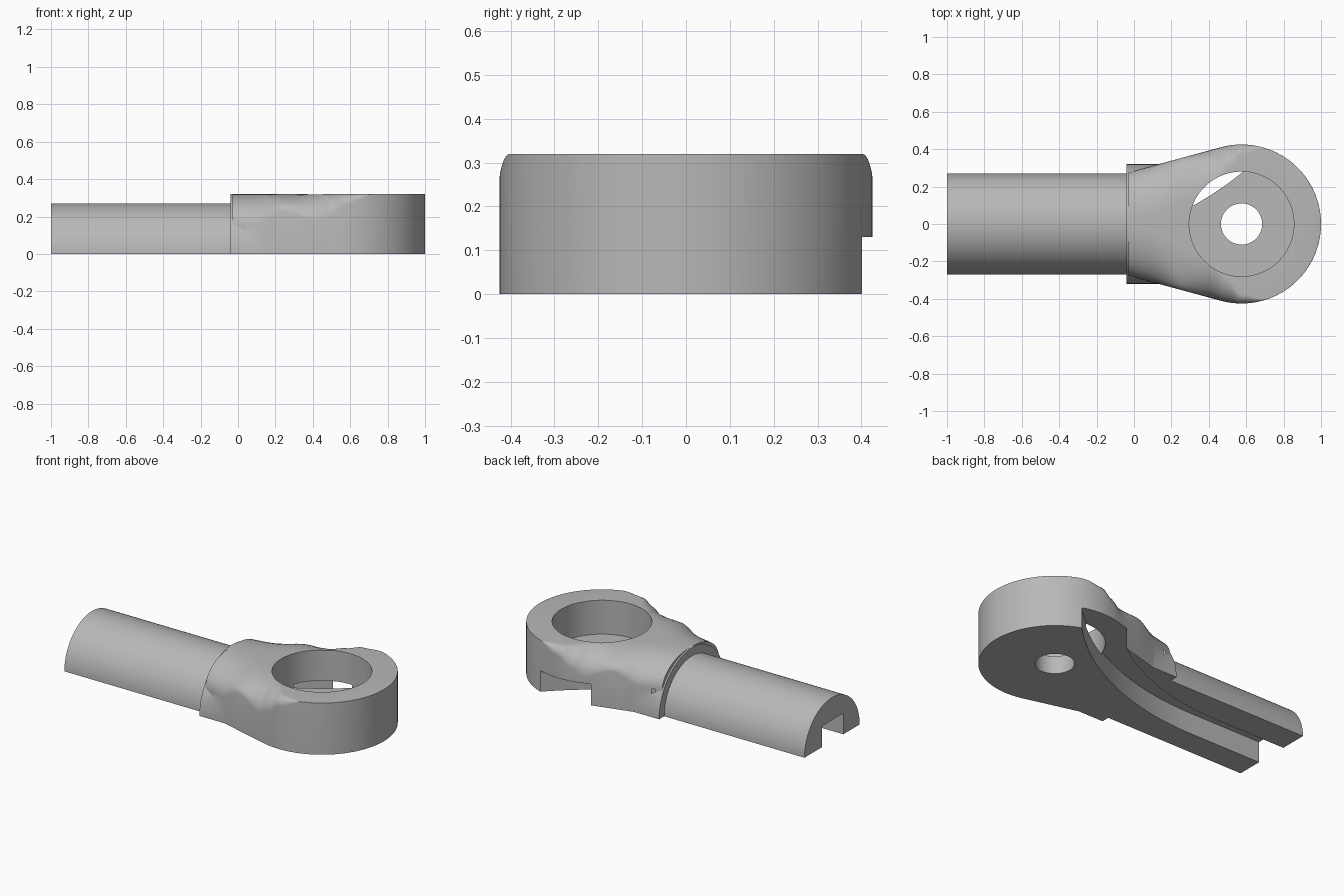
import bpy, bmesh, math

if "Cube" in bpy.data.objects:
    bpy.data.objects.remove(bpy.data.objects["Cube"], do_unlink=True)

steel = bpy.data.materials.new("plain grey")
steel.use_nodes = True
GREY = (0.48, 0.48, 0.48, 1)
steel.diffuse_color = GREY
steel.node_tree.nodes["Principled BSDF"].inputs["Base Color"].default_value = GREY

HEAD_X, HEAD_R, TOP = 0.575, 0.425, 0.32
SLOPE = math.radians(15.2)
COLLAR_X = -0.04


def loft(name, rings):
    """Solid skinned through closed rings with equal point counts."""
    bm = bmesh.new()
    rows = [[bm.verts.new(p) for p in ring] for ring in rings]
    for a, b in zip(rows, rows[1:]):
        for i in range(len(a)):
            j = (i + 1) % len(a)
            bm.faces.new((a[i], a[j], b[j], b[i]))
    bm.faces.new(rows[0][::-1])
    bm.faces.new(rows[-1])
    bmesh.ops.recalc_face_normals(bm, faces=bm.faces)
    mesh = bpy.data.meshes.new(name)
    bm.to_mesh(mesh)
    bm.free()
    mesh.materials.append(steel)
    obj = bpy.data.objects.new(name, mesh)
    bpy.context.collection.objects.link(obj)
    return obj


def half_round(name, x0, x1, r, n=48):
    arc = [(r * math.cos(math.pi * i / n), r * math.sin(math.pi * i / n)) for i in range(n + 1)]
    return loft(name, [[(x, y, z) for y, z in arc] for x in (x0, x1)])


def disc(name, r, z0, z1, n=96):
    arc = [2 * math.pi * i / n for i in range(n)]
    return loft(name, [[(HEAD_X + r * math.cos(t), r * math.sin(t), z) for t in arc]
                       for z in (z0, z1)])


def boolean(obj, other, operation):
    other.hide_render = True
    other.hide_set(True)
    mod = obj.modifiers.new(operation.lower(), "BOOLEAN")
    mod.object, mod.operation, mod.solver = other, operation, "EXACT"


def blend(x, table):
    """Smooth interpolation through (x, value) pairs."""
    if x <= table[0][0]:
        return table[0][1]
    for (xa, a), (xb, b) in zip(table, table[1:]):
        if x <= xb:
            t = (x - xa) / (xb - xa)
            return a + (b - a) * t * t * (3 - 2 * t)
    return table[-1][1]


# Plan half width: round eye with straight tangents running to the collar
TAN_X = HEAD_X - HEAD_R * math.sin(SLOPE)
TAN_Y = HEAD_R * math.cos(SLOPE)


def half_width(x):
    if x < TAN_X:
        return TAN_Y - (TAN_X - x) * math.tan(SLOPE)
    return max(0.006, math.sqrt(max(0, HEAD_R ** 2 - (x - HEAD_X) ** 2)))


# Width and height of the rounded shoulder along the neck
ROUND_W = [(0.1, 0.27), (0.25, 0.26), (0.42, 0.2), (0.5, 0.13), (0.575, 0.05), (0.72, 0.002)]
ROUND_H = [(0.1, 0.16), (0.25, 0.09), (0.42, 0.15), (0.5, 0.11), (0.575, 0.055), (0.72, 0.002)]


def section(x, n=10):
    w = half_width(x)
    a, b = min(blend(x, ROUND_W), w * 0.9), blend(x, ROUND_H)
    side = [(w, 0)]
    for i in range(n + 1):
        t = math.pi / 2 * i / n
        side.append((w - a + a * math.cos(t), TOP - b + b * math.sin(t)))
    side += [(-y, z) for y, z in reversed(side)]
    return [(x, y, z) for y, z in side]


start, steps = COLLAR_X + 0.01, 24
stations = [start + (TAN_X - start) * i / steps for i in range(steps)]
a0 = math.pi / 2 + SLOPE
stations += [HEAD_X + HEAD_R * math.cos(a0 * (1 - i / 56)) for i in range(57)]

# Main solids
stem = half_round("stem", -1, COLLAR_X, 0.27)
eye = loft("eye_and_neck", [section(x) for x in stations])
collar = half_round("collar_helper", COLLAR_X, 0.22, TOP)

# Curved channel sweeping from the stem end out through the side of the eye
BEND_X, BEND_Y, R_IN, R_OUT = -0.5, 1.59, 1.49, 1.70
path = [(-1.1, 0, 1)] + [(BEND_X, math.sin(t), math.cos(t))
                         for t in (math.radians(62) * i / 48 for i in range(49))]
channel = loft("channel_cutter", [
    [(x + r * s, BEND_Y - r * c, z) for r, z in
     ((R_IN, -0.1), (R_OUT, -0.1), (R_OUT, 0.13), (R_IN, 0.13))]
    for x, s, c in path])

# Bearing pocket and through hole
pocket = disc("pocket_cutter", 0.28, 0.11, 0.5)
hole = disc("hole_cutter", 0.11, -0.1, 0.5)

boolean(eye, collar, "UNION")
for cutter in (pocket, hole, channel):
    boolean(eye, cutter, "DIFFERENCE")
boolean(stem, channel, "DIFFERENCE")

# Bake the cuts, drop the helpers, then smooth
for obj in (stem, eye):
    bpy.ops.object.select_all(action="DESELECT")
    obj.select_set(True)
    bpy.context.view_layer.objects.active = obj
    for mod in list(obj.modifiers):
        bpy.ops.object.modifier_apply(modifier=mod.name)
    bpy.ops.object.shade_smooth_by_angle(angle=math.radians(28))
for helper in (collar, pocket, hole, channel):
    bpy.data.objects.remove(helper, do_unlink=True)
